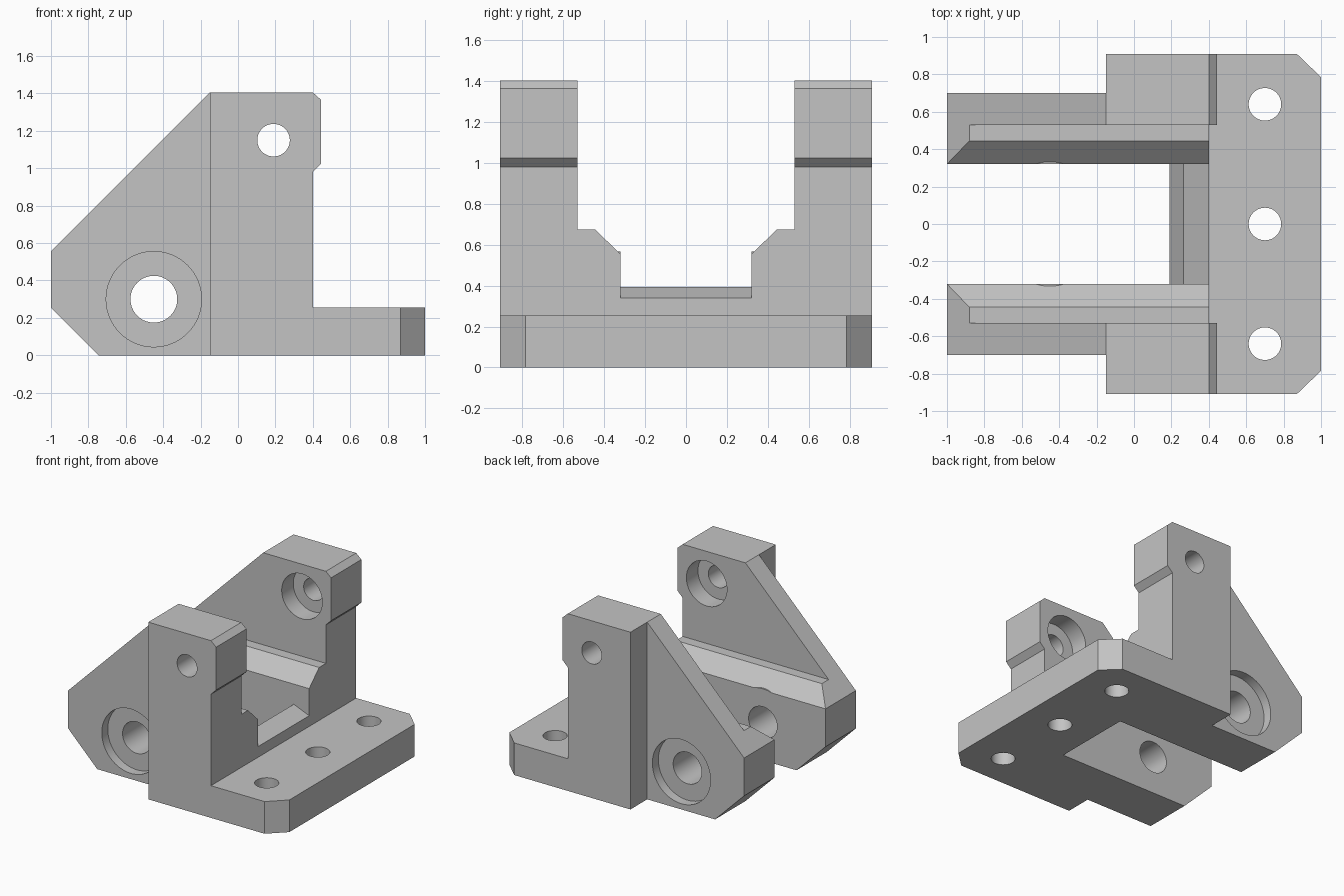
import bpy, bmesh, math

cube = bpy.data.objects.get("Cube")
if cube:
    bpy.data.objects.remove(cube, do_unlink=True)

grey = bpy.data.materials.new("plain grey")
grey.use_nodes = True
COLOR = (0.55, 0.55, 0.55, 1)
grey.diffuse_color = COLOR
grey.node_tree.nodes["Principled BSDF"].inputs["Base Color"].default_value = COLOR


def prism(name, pts, axis, lo, hi):
    """Extrude a 2D outline along an axis, from lo to hi."""
    place = {"x": lambda u, v, w: (w, u, v),
             "y": lambda u, v, w: (u, w, v),
             "z": lambda u, v, w: (u, v, w)}[axis]
    bm = bmesh.new()
    ends = [[bm.verts.new(place(u, v, w)) for u, v in pts] for w in (lo, hi)]
    for ring in ends:
        bm.faces.new(ring)
    a, b = ends
    for i in range(len(pts)):
        j = (i + 1) % len(pts)
        bm.faces.new((a[i], a[j], b[j], b[i]))
    bmesh.ops.recalc_face_normals(bm, faces=bm.faces)
    mesh = bpy.data.meshes.new(name)
    bm.to_mesh(mesh)
    bm.free()
    mesh.materials.append(grey)
    obj = bpy.data.objects.new(name, mesh)
    bpy.context.collection.objects.link(obj)
    return obj


def rod(name, u, v, r, axis, lo, hi, n=64):
    turn = 2 * math.pi / n
    pts = [(u + r * math.cos(i * turn), v + r * math.sin(i * turn)) for i in range(n)]
    return prism(name, pts, axis, lo, hi)


def combine(target, tool, operation):
    mod = target.modifiers.new("combine", "BOOLEAN")
    mod.operation = operation
    mod.solver = "EXACT"
    mod.object = tool
    bpy.context.view_layer.objects.active = target
    bpy.ops.object.modifier_apply(modifier=mod.name)
    bpy.data.objects.remove(tool, do_unlink=True)


# Side cheek: sloped plate with a low inner ledge
def cheek(name):
    side = prism(name, [(-0.745, 0), (0.5, 0), (0.5, 0.255), (0.4, 0.255), (0.4, 1.405),
                        (-0.15, 1.405), (-1, 0.555), (-1, 0.255)], "y", 0.32, 0.70)
    combine(side, prism("ledge_cutter", [(0.53, 1.6), (0.53, 0.675), (0.445, 0.675), (0.32, 0.555),
                                         (0.2, 0.44), (0.2, 1.6)], "x", -1.2, 0.6), "DIFFERENCE")
    # Thick upright with a chamfered lip
    combine(side, prism("upright", [(-0.15, 0), (0.5, 0), (0.5, 0.255), (0.4, 0.255), (0.4, 0.98),
                                    (0.445, 1.025), (0.445, 1.365), (0.4, 1.405),
                                    (-0.15, 1.405)], "y", 0.53, 0.91), "UNION")
    # Pivot boss, recess and bore
    combine(side, rod("pivot_boss", -0.45, 0.30, 0.267, "y", 0.32, 0.5), "UNION")
    combine(side, rod("pivot_recess", -0.45, 0.30, 0.255, "y", 0.625, 0.8), "DIFFERENCE")
    combine(side, rod("pivot_bore", -0.45, 0.30, 0.125, "y", 0.2, 0.8), "DIFFERENCE")
    # Upper bolt hole, counterbored from inside
    combine(side, rod("bolt_hole", 0.19, 1.15, 0.087, "y", 0.4, 1.0), "DIFFERENCE")
    combine(side, rod("bolt_counterbore", 0.19, 1.15, 0.178, "y", 0.4, 0.675), "DIFFERENCE")
    return side


# Mounting flange with clipped corners
bracket = prism("bracket", [(0.4, -0.91), (0.87, -0.91), (1, -0.785), (1, 0.785),
                            (0.87, 0.91), (0.4, 0.91)], "z", 0, 0.255)

# Both cheeks, one mirrored across the centre
left = cheek("left_cheek")
right = left.copy()
right.data = left.data.copy()
right.name = "right_cheek"
bpy.context.collection.objects.link(right)
bm = bmesh.new()
bm.from_mesh(right.data)
for v in bm.verts:
    v.co.y = -v.co.y
bmesh.ops.reverse_faces(bm, faces=bm.faces)
bm.to_mesh(right.data)
bm.free()
combine(bracket, left, "UNION")
combine(bracket, right, "UNION")

# Cross rib between the cheeks
combine(bracket, prism("cross_rib", [(0.4, 0), (0.45, 0.1), (0.45, 0.2), (0.4, 0.255), (0.4, 0.34),
                                     (0.265, 0.395), (0.19, 0.21)], "y", -0.35, 0.35), "UNION")

# Flange bolt holes
for y in (-0.64, 0, 0.64):
    combine(bracket, rod("flange_hole", 0.70, y, 0.087, "z", -0.1, 0.4), "DIFFERENCE")

bpy.ops.object.select_all(action="DESELECT")
bracket.select_set(True)
bpy.context.view_layer.objects.active = bracket
bpy.ops.object.shade_smooth_by_angle(angle=math.radians(20))
